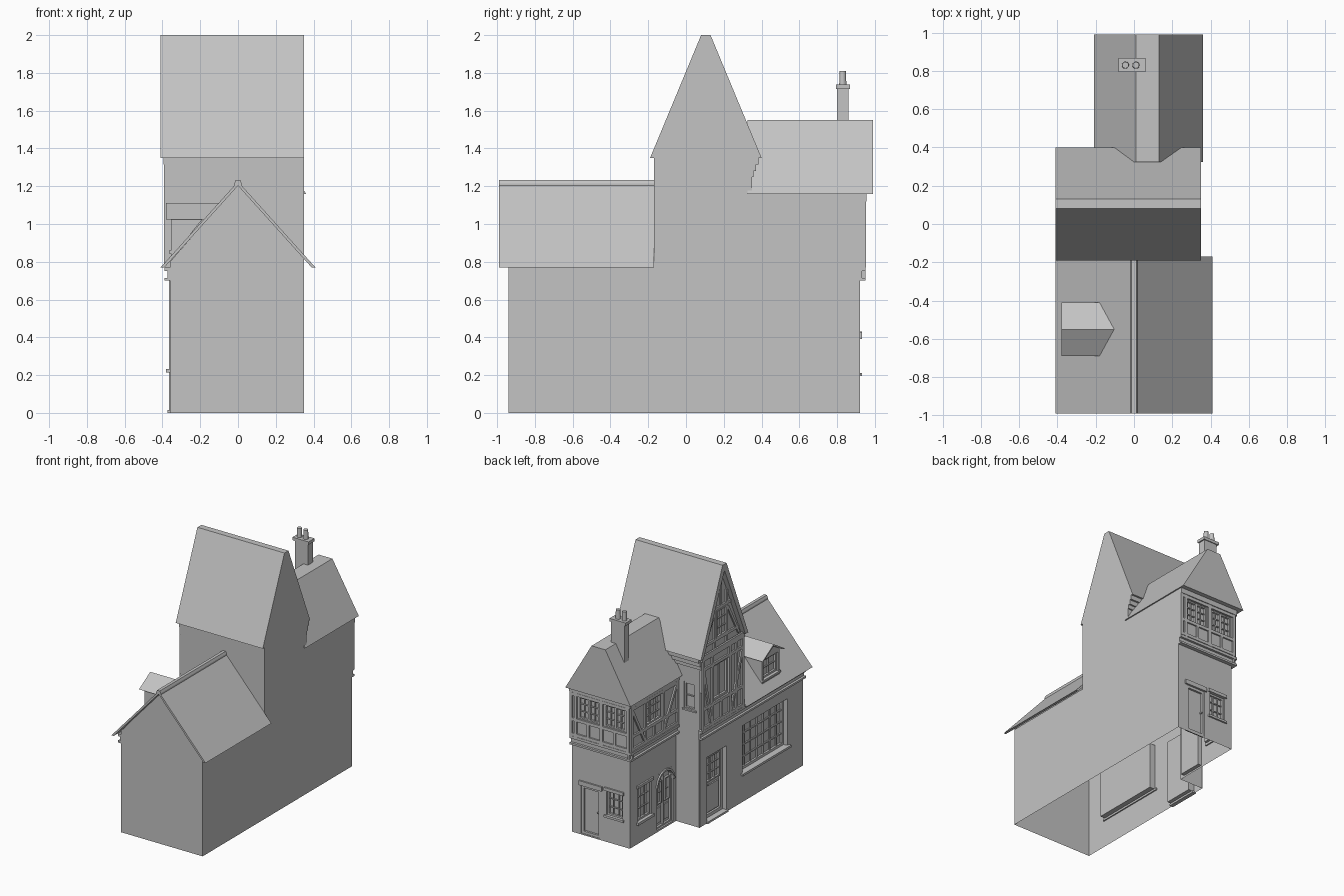
import bpy, bmesh, math
from mathutils import Vector

if "Cube" in bpy.data.objects:
    bpy.data.objects.remove(bpy.data.objects["Cube"])

grey = bpy.data.materials.new("plain grey")
grey.diffuse_color = (0.55, 0.55, 0.55, 1)
grey.use_nodes = True
grey.node_tree.nodes["Principled BSDF"].inputs["Base Color"].default_value = grey.diffuse_color

# Facade frames: (along, height, outward) -> world position
def W(p): return lambda a, z, d: Vector((p - d, a, z))
def N(p): return lambda a, z, d: Vector((a, p + d, z))
def S(p): return lambda a, z, d: Vector((a, p - d, z))
def E(p): return lambda a, z, d: Vector((p + d, a, z))

def finish(name, bm):
    me = bpy.data.meshes.new(name)
    bm.to_mesh(me)
    bm.free()
    me.materials.append(grey)
    ob = bpy.data.objects.new(name, me)
    bpy.context.collection.objects.link(ob)
    return ob

def rect(a0, a1, z0, z1):
    return [(a0, z0), (a1, z0), (a1, z1), (a0, z1)]

def bar(a, z, b, y, w):
    n = Vector((-(y - z), b - a)).normalized() * w / 2
    return [(a + n.x, z + n.y), (a - n.x, z - n.y), (b - n.x, y - n.y), (b + n.x, y + n.y)]

def part(name, F, pieces):
    """Extruded outlines: each piece is (points, inner depth, outer depth)."""
    bm = bmesh.new()
    for pts, d0, d1 in pieces:
        lo = [bm.verts.new(F(a, z, d0)) for a, z in pts]
        hi = [bm.verts.new(F(a, z, d1)) for a, z in pts]
        bm.faces.new(lo)
        bm.faces.new(hi)
        for i in range(len(pts)):
            j = (i + 1) % len(pts)
            bm.faces.new((lo[i], lo[j], hi[j], hi[i]))
    bmesh.ops.recalc_face_normals(bm, faces=bm.faces)
    return finish(name, bm)

def sheet(name, F, polys):
    """Flat single-sided faces facing outward; polys are (points with depth, wanted normal)."""
    bm = bmesh.new()
    for pts, want in polys:
        f = bm.faces.new([bm.verts.new(F(*p)) for p in pts])
        f.normal_update()
        if f.normal.dot(F(*want) - F(0, 0, 0)) < 0:
            f.normal_flip()
    return finish(name, bm)

def flat(pts, d=0):
    return ([(a, z, d) for a, z in pts], (0, 0, 1))

def wall(name, F, a0, a1, z0, z1, holes=()):
    """Wall sheet with recessed openings (a0, a1, z0, z1, depth)."""
    A = sorted({a0, a1, *[v for h in holes for v in h[:2]]})
    Z = sorted({z0, z1, *[v for h in holes for v in h[2:4]]})
    polys = []
    for l, r in zip(A, A[1:]):
        for b, t in zip(Z, Z[1:]):
            ca, cz = (l + r) / 2, (b + t) / 2
            if not any(h[0] < ca < h[1] and h[2] < cz < h[3] for h in holes):
                polys.append(flat(rect(l, r, b, t)))
    for l, r, b, t, dep in holes:
        polys.append(flat(rect(l, r, b, t), -dep))
        for (p, q), n in ((((l, b), (l, t)), (1, 0, 0)), (((r, b), (r, t)), (-1, 0, 0)),
                          (((l, b), (r, b)), (0, 1, 0)), (((l, t), (r, t)), (0, -1, 0))):
            polys.append(([(*p, 0), (*q, 0), (*q, -dep), (*p, -dep)], n))
    return sheet(name, F, polys)

def panes(a0, a1, z0, z1, cols, rows, d, edge=0.014, w=0.007):
    """Frame and glazing bars standing on depth d."""
    out = [(rect(a0, a0 + edge, z0, z1), d, d + .016), (rect(a1 - edge, a1, z0, z1), d, d + .016),
           (rect(a0, a1, z0, z0 + edge), d, d + .016), (rect(a0, a1, z1 - edge, z1), d, d + .016)]
    for i in range(1, cols):
        a = a0 + (a1 - a0) * i / cols
        out.append((rect(a - w / 2, a + w / 2, z0, z1), d, d + .01))
    for i in range(1, rows):
        z = z0 + (z1 - z0) * i / rows
        out.append((rect(a0, a1, z - w / 2, z + w / 2), d, d + .01))
    return out

def course(a0, a1):
    return [(rect(a0, a1, .70, .715), 0, .03), (rect(a0, a1, .715, .75), 0, .012),
            (rect(a0, a1, .75, .77), 0, .03)]

# ---- Main shells: plain right side, front and party walls
sheet("right_wall", E(.35), [flat([(-.94, 0), (.92, 0), (.92, .77), (.94, .77), (.94, 1.17), (.35, 1.17),
      (.35, 1.35), (.395, 1.35), (.13, 1.99), (.08, 1.99), (-.185, 1.35), (-.17, 1.35), (-.17, .8), (-.94, .8)])])
sheet("front_wall", S(-.94), [flat([(-.36, 0), (.35, 0), (.35, .82), (0, 1.21), (-.36, .8)])])
sheet("middle_front_wall", S(-.17), [flat(rect(-.38, .35, .77, 1.36))])
wall("street_wall", W(-.36), -.94, .35, 0, .77, [(-.75, -.19, .23, .60, .05), (.01, .25, .015, .52, .05)])
wall("middle_back_wall", N(.345), -.365, -.155, 0, 1.35, [(-.325, -.225, .91, 1.12, .02)])
sheet("middle_back_upper_wall", N(.345), [flat(rect(-.16, .35, 1.15, 1.35))])
wall("middle_upper_wall", W(-.38), -.17, .35, .76, 1.36, [(.02, .21, .95, 1.23, .02)])
wall("rear_street_wall", W(-.155), .345, .92, 0, .77, [(.65, .82, .17, .44, .03), (.385, .58, .015, .45, .03)])
wall("rear_back_wall", N(.92), -.155, .35, 0, .77, [(.10, .27, .01, .39, .02), (-.09, .05, .21, .405, .03)])
wall("rear_upper_street_wall", W(-.17), .345, .94, .76, 1.17, [(.55, .74, .90, 1.09, .02)])
wall("rear_upper_back_wall", N(.94), -.17, .35, .76, 1.17,
     [(.10, .28, .92, 1.09, .02), (-.13, .05, .92, 1.09, .02)])

# ---- Roofs
part("front_roof", S(-.17), [([(-.41, .77), (0, 1.225), (.41, .77), (.39, .77), (0, 1.203), (-.39, .77)], 0, .82)])
part("front_ridge", S(-.17), [([(-.02, 1.2), (-.02, 1.215), (-.012, 1.232), (.012, 1.232), (.02, 1.215), (.02, 1.2)], 0, .82)])
part("middle_roof", W(.349), [([(-.19, 1.35), (.08, 2), (.13, 2), (.40, 1.35), (.365, 1.35), (.105, 1.95), (-.155, 1.35)], 0, .759)])
part("rear_roof", N(0), [([(-.21, 1.16), (.01, 1.55), (.13, 1.55), (.36, 1.16)], .325, .99)])

# ---- Cornices, corbels and string courses
part("middle_corbels", N(.345), [(rect(-.38, .35, z, 1.35), 0, d) for z, d in ((1.25, .012), (1.28, .025), (1.315, .04))])
part("gable_tie_beam", W(-.38), [(rect(-.17, .36, 1.315, 1.36), 0, .014)])
part("street_string_course", W(-.36), course(-.94, .36))
part("rear_street_string_course", W(-.155), course(.345, .95))
part("rear_back_string_course", N(.92), course(-.185, .35))
part("rear_back_cornice", N(.94), [(rect(-.18, .35, 1.12, 1.16), 0, .015)])
part("rear_street_cornice", W(-.17), [(rect(.345, .95, 1.12, 1.16), 0, .015)])

# ---- Shop window and shop door
part("shop_window", W(-.36), panes(-.75, -.19, .23, .60, 7, 4, -.05, .02, .01))
part("shop_sill", W(-.36), [(rect(-.77, -.17, .215, .232), -.01, .02)])
part("shop_door", W(-.36), panes(.01, .25, .015, .52, 1, 1, -.05, .025) + panes(.045, .215, .29, .49, 3, 3, -.05, .01)
     + [(rect(.05, .21, .05, .26), -.05, -.04), (rect(.20, .21, .27, .28), -.05, -.025)])
part("shop_step", W(-.36), [(rect(0, .26, 0, .015), -.02, .012)])

# ---- Rear building ground floor openings
part("rear_window", N(.92), panes(-.09, .05, .21, .405, 3, 3, -.03)
     + [(rect(-.105, .065, .195, .212), -.01, .013), (rect(-.105, .065, .405, .43), -.01, .012)])
part("rear_door", N(.92), panes(.10, .27, .01, .39, 1, 1, -.02, .02)
     + [(rect(.085, .285, .39, .425), -.01, .012), (rect(.12, .13, .2, .21), -.02, .005)])
part("lane_window", W(-.155), panes(.65, .82, .17, .44, 3, 3, -.03)
     + [(rect(.635, .835, .152, .172), -.01, .015), (rect(.635, .835, .44, .46), -.01, .012)])
mid, rad, spring = .4825, .0975, .35
arc = [(math.cos(t * math.pi / 12), math.sin(t * math.pi / 12)) for t in range(7)]
arch = panes(.385, .58, .015, .45, 1, 1, -.03, .012) + [(rect(mid - .005, mid + .005, .015, .44), -.03, -.015)]
for s in (-1, 1):
    inner = [(mid + s * rad * c, spring + rad * n) for c, n in arc]
    outer = [(mid + s * (rad + .015) * c, spring + (rad + .015) * n) for c, n in arc]
    arch += [(inner + [(mid + s * rad, .45)], -.03, 0), (inner + outer[::-1], -.005, .012)]
    lo, hi = sorted((mid + s * .02, mid + s * .075))
    arch += panes(lo, hi, .20, .38, 1, 2, -.03, .008) + [(rect(lo, hi, .05, .17), -.03, -.022)]
part("arched_door", W(-.155), arch)

# ---- Rear building upper timber frame
T = .012
part("rear_upper_windows", N(.94), [p for a in (.10, -.13) for b in (0, .09)
     for p in panes(a + b, a + b + .09, .92, 1.09, 2, 3, -.02, .01)])
part("rear_back_timbers", N(.94), [(rect(a - .012, a + .012, .77, 1.13), 0, T) for a in (-.158, .075, .30, .338)]
     + [(rect(-.17, .35, z - .012, z + .012), 0, T) for z in (.785, .905, 1.105)]
     + [(rect(a - .01, a + .01, .79, .9), 0, T) for a in (-.04, .19)])
part("rear_lane_window", W(-.17), panes(.55, .74, .90, 1.09, 3, 3, -.02, .012))
part("rear_lane_timbers", W(-.17), [(rect(a - .012, a + .012, .77, 1.13), 0, T) for a in (.36, .535, .755, .928)]
     + [(rect(.345, .94, z - .012, z + .012), 0, T) for z in (.785, .888, 1.105)]
     + [(bar(.37, 1.09, .53, .79, .022), 0, T), (bar(.92, 1.09, .76, .79, .022), 0, T), (rect(.635, .655, .79, .89), 0, T)])

# ---- Middle building timber frame and windows
part("side_window", N(.345), panes(-.325, -.225, .91, 1.12, 1, 2, -.02, .012)
     + [(rect(-.335, -.215, .9, .912), -.01, .012)])
part("middle_window", W(-.38), panes(.02, .21, .95, 1.23, 2, 1, -.02, .015))
part("middle_timbers", W(-.38), [(rect(a - .012, a + .012, .77, 1.33), 0, T) for a in (-.155, -.075, .005, .225, .338)]
     + [(rect(-.17, .35, z - .012, z + .012), 0, T) for z in (.785, .935, 1.245)]
     + [(bar(-.15, 1.23, -.01, .80, .022), 0, T), (bar(.33, 1.23, .24, .80, .022), 0, T), (rect(.105, .125, .79, .93), 0, T)])
sheet("middle_gable", W(-.37), [flat([(-.16, 1.35), (.105, 1.96), (.37, 1.35)])])
part("gable_timbers", W(-.37), [(rect(a - .01, a + .01, 1.35, t), 0, T) for a, t in ((.03, 1.77), (.18, 1.77))]
     + [(rect(.105 - h, .105 + h, z - .011, z + .011), 0, T) for z, h in ((1.42, .22), (1.66, .12))]
     + [(bar(-.12, 1.37, .02, 1.63, .02), 0, T), (bar(.33, 1.37, .19, 1.63, .02), 0, T), (rect(.096, .114, 1.66, 1.92), 0, T)]
     + panes(.04, .17, 1.43, 1.65, 2, 3, 0, .012))

# ---- Dormer
wall("dormer_front", W(-.355), -.66, -.44, .82, 1.03, [(-.64, -.46, .86, 1.01, .03)])
part("dormer_window", W(-.355), panes(-.64, -.46, .86, 1.01, 2, 2, -.03) + [(rect(-.66, -.44, .845, .86), -.01, .01)])
part("dormer_gable", W(-.355), [([(-.66, 1.03), (-.55, 1.095), (-.44, 1.03)], -.01, 0)])
for n, y in (("front", -.65), ("back", -.44)):
    part("dormer_cheek_" + n, S(y), [([(-.355, .82), (-.355, 1.035), (-.18, 1.035)], 0, .01)])
part("dormer_roof", W(-.10), [([(-.69, 1.025), (-.55, 1.11), (-.41, 1.025), (-.43, 1.025), (-.55, 1.095), (-.67, 1.025)], 0, .28)])

# ---- Chimney
part("chimney_stack", N(.83), [(rect(-.065, .05, 1.36, 1.73), -.03, .03), (rect(-.08, .06, 1.715, 1.738), -.037, .037)])
for i, x in enumerate((-.045, .01)):
    bm = bmesh.new()
    bmesh.ops.create_cone(bm, cap_ends=True, segments=12, radius1=.019, radius2=.017, depth=.075)
    bmesh.ops.translate(bm, verts=bm.verts, vec=(x, .83, 1.7715))
    finish("chimney_pot_%d" % (i + 1), bm)
